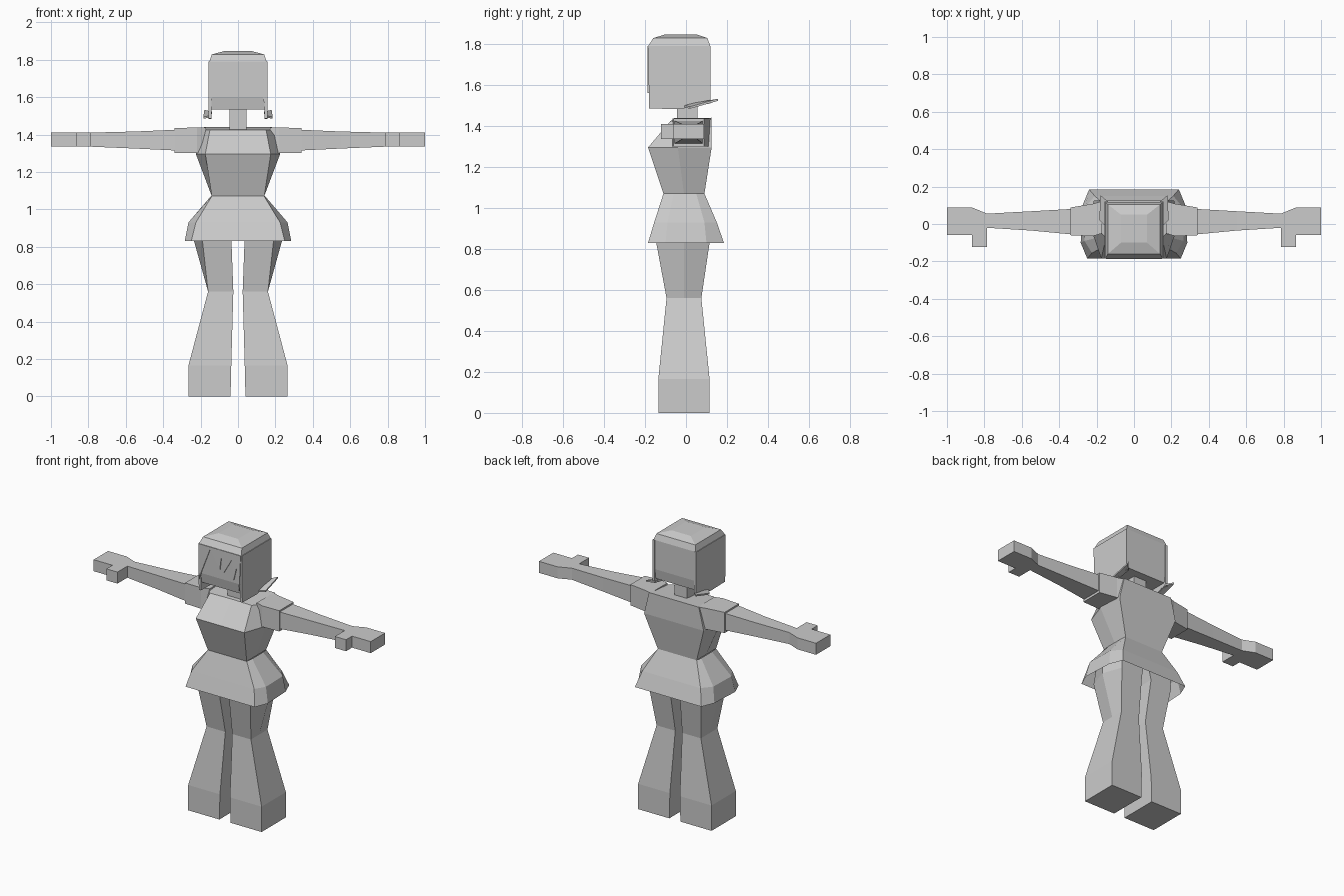
import bpy, bmesh

cube = bpy.data.objects.get("Cube")
if cube:
    bpy.data.objects.remove(cube, do_unlink=True)

GREY = bpy.data.materials.new("plain grey")
GREY.use_nodes = True
COLOUR = (0.6, 0.6, 0.6, 1)
GREY.diffuse_color = COLOUR
GREY.node_tree.nodes["Principled BSDF"].inputs["Base Color"].default_value = COLOUR


def finish(name, bm, closed=True):
    if closed:
        bmesh.ops.recalc_face_normals(bm, faces=bm.faces)
    mesh = bpy.data.meshes.new(name)
    bm.to_mesh(mesh)
    bm.free()
    mesh.materials.append(GREY)
    obj = bpy.data.objects.new(name, mesh)
    bpy.context.collection.objects.link(obj)
    return obj


def loft(name, rings, bottom=True, top=True, side=1):
    """Skin a stack of equal-length point rings; side=-1 mirrors it in x."""
    bm = bmesh.new()
    loops = [[bm.verts.new((x * side, y, z)) for x, y, z in r] for r in rings]
    n = len(loops[0])
    for a, b in zip(loops, loops[1:]):
        for i in range(n):
            j = (i + 1) % n
            bm.faces.new((a[i], a[j], b[j], b[i]))
    if bottom:
        bm.faces.new(loops[0][::-1])
    if top:
        bm.faces.new(loops[-1])
    return finish(name, bm)


def rect(x0, x1, y0, y1, z):
    return [(x0, y0, z), (x1, y0, z), (x1, y1, z), (x0, y1, z)]


def section(x, y0, y1, z0, z1):
    return [(x, y0, z0), (x, y1, z0), (x, y1, z1), (x, y0, z1)]


def mirrored(half, z):
    """Ring across the body from its front-to-back half outline."""
    return [(x, y, z) for x, y in half] + [(-x, y, z) for x, y in half[::-1]]


def plate(name, outline, y0, y1):
    return loft(name, [[(x, y, z) for x, z in outline] for y in (y0, y1)])


# torso, with the neckline dipping at the front
loft("torso", [
    mirrored([(0, -.11), (.14, -.11), (.14, -.01), (.14, .09), (0, .09)], 1.07),
    mirrored([(0, -.185), (.175, -.185), (.225, -.04), (.215, .125), (0, .125)], 1.295),
    [(x, y, z if y < .1 else 1.44) for x, y, z in
     mirrored([(0, -.07), (.15, -.075), (.2, -.02), (.18, .125), (0, .125)], 1.425)],
])

# skirt, open underneath
loft("skirt", [
    mirrored([(.25, -.185), (.285, -.1), (.275, .1), (.24, .185)], .83),
    mirrored([(.225, -.155), (.265, -.09), (.26, .09), (.21, .15)], .93),
    mirrored([(.14, -.11), (.145, -.06), (.145, .05), (.14, .09)], 1.07),
], bottom=False, top=False)

# neck
loft("neck", [rect(-.045, .045, -.045, .055, z) for z in (1.40, 1.56)])


# head with a softly domed crown
loft("head", [
    rect(-.145, .145, -.17, .108, 1.535),
    rect(-.152, .152, -.182, .118, 1.6),
    rect(-.153, .153, -.184, .118, 1.79),
    rect(-.14, .14, -.16, .105, 1.828),
    rect(-.07, .07, -.1, .05, 1.847),
])

# pointed fringe over the face
plate("fringe", [(-.15, 1.79), (-.15, 1.56), (-.13, 1.62), (-.07, 1.775),
                 (0, 1.66), (.01, 1.74), (.03, 1.65), (.085, 1.745),
                 (.1, 1.62), (.12, 1.7), (.14, 1.56), (.15, 1.79)], -.188, -.181)

for side, label in ((1, "left"), (-1, "right")):
    # leg: flared foot, slim knee, wide thigh
    def leg_ring(inner, corner, outer, y0, y1, z):
        return [(inner, y0, z), (corner, y0, z), (outer, -.01, z),
                (corner, y1, z), (inner, y1, z)]
    loft(label + "_leg", [
        leg_ring(.04, .265, .265, -.135, .115, 0),
        leg_ring(.036, .265, .265, -.135, .115, .165),
        leg_ring(.025, .16, .16, -.095, .075, .56),
        leg_ring(.035, .19, .235, -.145, .115, .83),
        leg_ring(.01, .18, .23, -.13, .11, .95),
    ], side=side)

    # shoulder sleeve
    loft(label + "_sleeve", [
        section(.17, -.05, .122, 1.3, 1.438),
        section(.22, -.065, .108, 1.3, 1.437),
        section(.34, -.06, .088, 1.3, 1.435),
    ], side=side)

    # arm tapering to the wrist, then the hand
    loft(label + "_arm", [
        section(.34, -.055, .08, 1.315, 1.425),
        section(.55, -.035, .068, 1.325, 1.416),
        section(.79, -.02, .055, 1.335, 1.41),
    ], side=side)
    loft(label + "_hand", [
        section(.785, -.06, .055, 1.335, 1.41),
        section(.865, -.06, .088, 1.335, 1.41),
        section(1, -.06, .088, 1.335, 1.41),
    ], side=side)
    loft(label + "_thumb", [section(x, -.122, -.06, 1.335, 1.41)
                            for x in (.785, .865)], side=side)

    # side hair hanging below the jaw
    loft(label + "_side_hair", [
        [(x, y, z) for y, z in ((-.18, 1.485), (-.03, 1.482), (.12, 1.51),
                                (.12, 1.79), (-.184, 1.79))]
        for x in (.142, .157)], side=side)

    # flicked-out hair tip at the back corner
    loft(label + "_hair_tip", [
        [(.145, -.02, z), (.185, .02, z - .008), (.18, .155, z + .03), (.14, .12, z + .02)]
        for z in (1.492, 1.502)], side=side)
